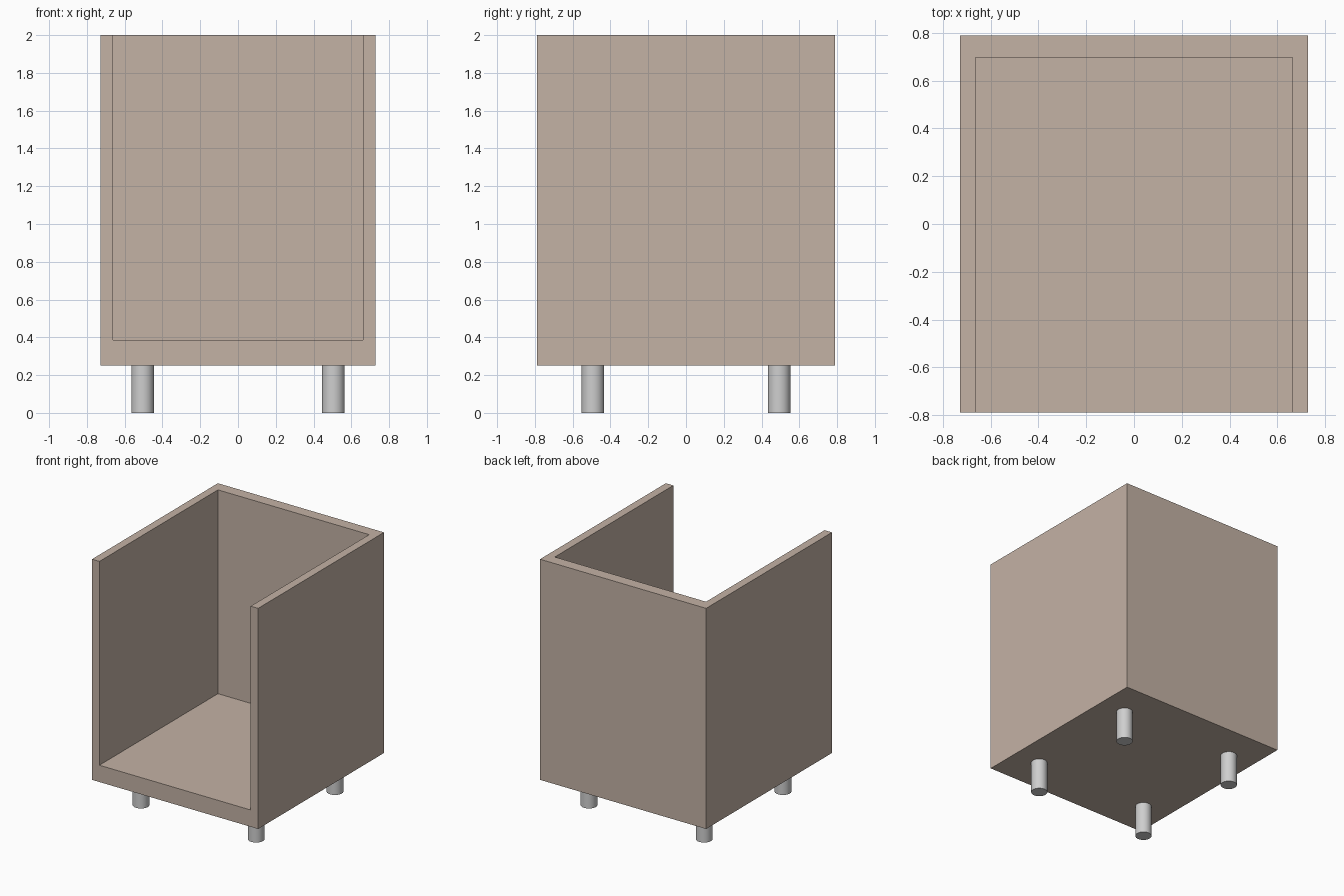
import bpy

old = bpy.data.objects.get("Cube")
if old:
    bpy.data.objects.remove(old, do_unlink=True)


def make_material(name, color):
    mat = bpy.data.materials.new(name)
    mat.use_nodes = True
    mat.diffuse_color = (*color, 1)
    mat.node_tree.nodes["Principled BSDF"].inputs["Base Color"].default_value = (*color, 1)
    return mat


def box(name, low, high):
    center = [(a + b) / 2 for a, b in zip(low, high)]
    bpy.ops.mesh.primitive_cube_add(size=1, location=center)
    obj = bpy.context.object
    obj.name = name
    obj.scale = [b - a for a, b in zip(low, high)]
    bpy.ops.object.transform_apply(location=True, rotation=False, scale=True)
    return obj


beige = make_material("warm beige", (0.55, 0.445, 0.375))
metal = make_material("light grey", (0.62, 0.62, 0.62))

# Outer size of the shell, and its wall, back and floor thicknesses
half_x, half_y, bottom, top = 0.728, 0.788, 0.252, 2.0
wall, back, floor = 0.065, 0.092, 0.133

# Shell: a block hollowed out from the top and the front
shell = box("seat_shell", (-half_x, -half_y, bottom), (half_x, half_y, top))
shell.data.materials.append(beige)
cutter = box("hollow_cutter", (wall - half_x, -half_y - 1, bottom + floor),
             (half_x - wall, half_y - back, top + 1))
cutter.hide_render = True
cutter.data.materials.append(beige)

cut = shell.modifiers.new("hollow", "BOOLEAN")
cut.operation = "DIFFERENCE"
cut.solver = "EXACT"
cut.object = cutter
bpy.context.view_layer.objects.active = shell
bpy.ops.object.modifier_apply(modifier=cut.name)
bpy.data.objects.remove(cutter, do_unlink=True)

# Four round legs under the shell
for side, x in (("left", 0.505), ("right", -0.505)):
    for end, y in (("front", -0.493), ("back", 0.493)):
        bpy.ops.mesh.primitive_cylinder_add(vertices=48, radius=0.06, depth=bottom,
                                            location=(x, y, bottom / 2))
        leg = bpy.context.object
        leg.name = f"{end}_{side}_leg"
        leg.data.materials.append(metal)
        bpy.ops.object.shade_smooth_by_angle()
